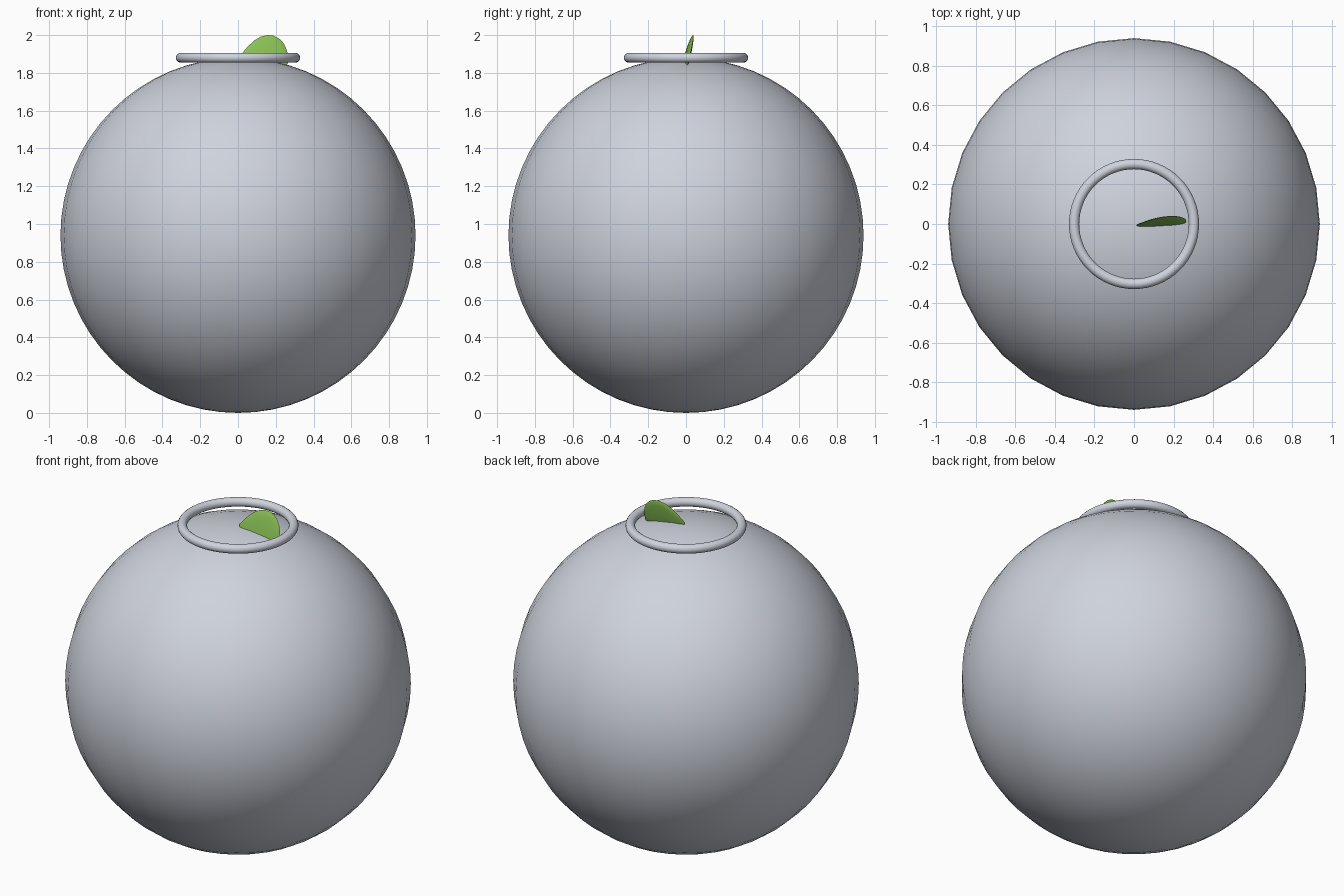
import bpy, bmesh, math

if "Cube" in bpy.data.objects:
    bpy.data.objects.remove(bpy.data.objects["Cube"])


def material(name, rgb):
    m = bpy.data.materials.new(name)
    m.diffuse_color = (*rgb, 1)
    m.use_nodes = True
    m.node_tree.nodes["Principled BSDF"].inputs["Base Color"].default_value = m.diffuse_color
    return m


grey = material("pale_grey", (0.62, 0.65, 0.72))
green = material("leaf_green", (0.25, 0.53, 0.09))


def finish(name, mat):
    ob = bpy.context.object
    ob.name = name
    ob.data.materials.append(mat)
    bpy.ops.object.shade_smooth()
    return ob


# Round body
R = 0.94
bpy.ops.mesh.primitive_uv_sphere_add(segments=32, ring_count=32, radius=R, location=(0, 0, R))
finish("body", grey)

# Ring round the top
bpy.ops.mesh.primitive_torus_add(major_segments=64, minor_segments=16, major_radius=0.303,
                                 minor_radius=0.026, location=(0, 0, 1.88))
finish("rim", grey)

# Leaf: a thin lens on a smoothed outline, leaning back, with its foot sunk in the body
outline = [(0.012, 1.892), (0.05, 1.938), (0.087, 1.972), (0.12, 1.992), (0.156, 2.0),
           (0.188, 1.997), (0.216, 1.983), (0.238, 1.962), (0.253, 1.935), (0.264, 1.9),
           (0.264, 1.85), (0.24, 1.81), (0.12, 1.80), (0.02, 1.85)]
cx, cz, half = 0.15, 1.88, 0.012


def leaf_point(x, z, offset):
    y = -0.008 + 0.1 * (x - 0.015) + 0.25 * (z - 1.88)
    return (x, y + offset, z)


bm = bmesh.new()
rim = [bm.verts.new(leaf_point(x, z, 0)) for x, z in outline]
n = len(outline)
for side in (-1, 1):
    loop = rim
    for s in (0.93, 0.75, 0.4):
        inner = [bm.verts.new(leaf_point(cx + (x - cx) * s, cz + (z - cz) * s,
                                         side * half * math.sqrt(1 - s * s)))
                 for x, z in outline]
        for i in range(n):
            j = (i + 1) % n
            bm.faces.new((loop[i], loop[j], inner[j], inner[i]))
        loop = inner
    bm.faces.new(loop)
bmesh.ops.recalc_face_normals(bm, faces=bm.faces)
mesh = bpy.data.meshes.new("leaf")
bm.to_mesh(mesh)
bm.free()
leaf = bpy.data.objects.new("leaf", mesh)
bpy.context.collection.objects.link(leaf)
bpy.ops.object.select_all(action='DESELECT')
leaf.select_set(True)
bpy.context.view_layer.objects.active = leaf
finish("leaf", green)
bpy.ops.object.shade_smooth_by_angle(angle=math.radians(50))
